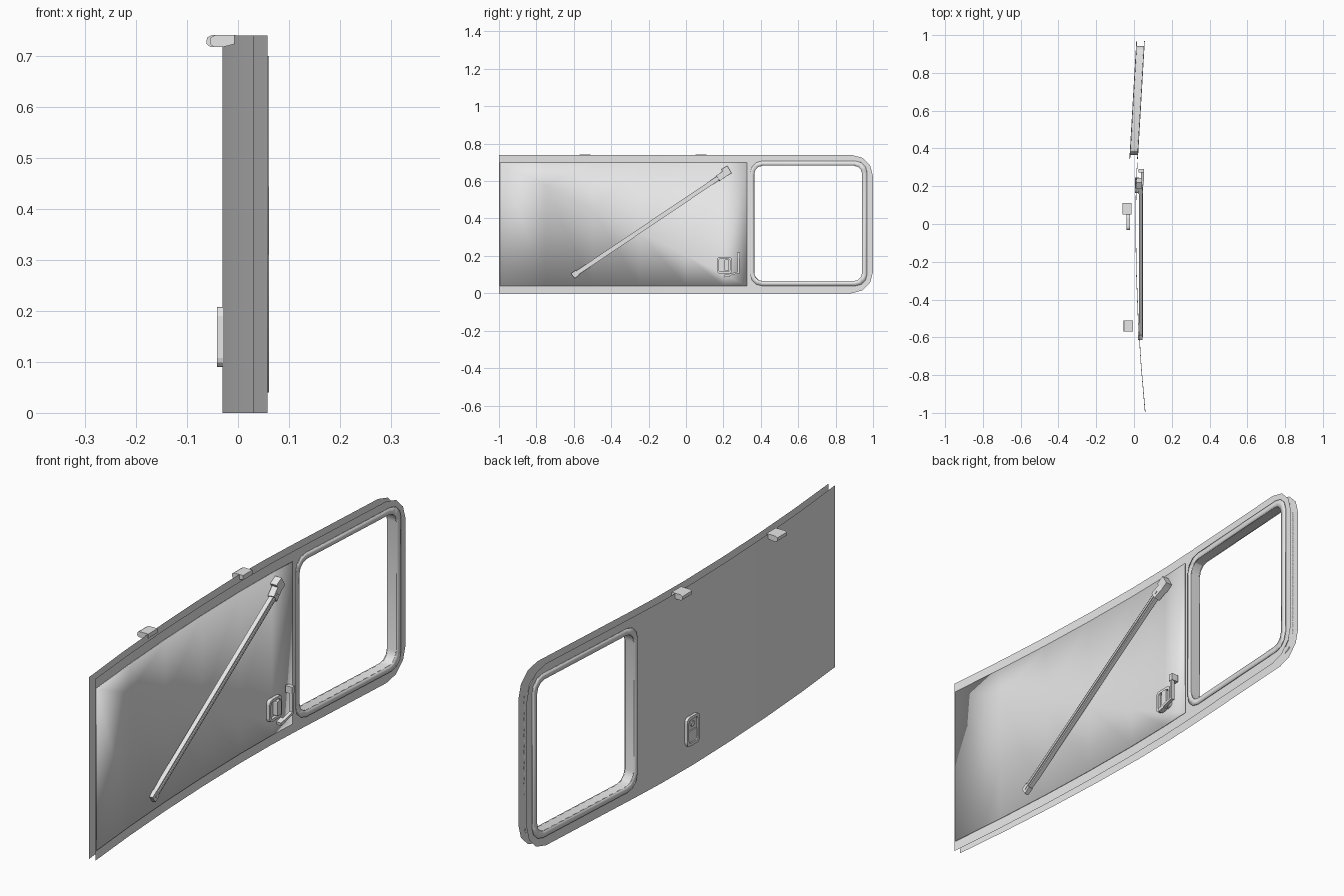
import bpy, bmesh, math
from mathutils import Vector

cube = bpy.data.objects.get("Cube")
if cube:
    bpy.data.objects.remove(cube, do_unlink=True)

grey = bpy.data.materials.new("light_grey")
grey.use_nodes = True
grey.diffuse_color = (0.8, 0.8, 0.8, 1)
grey.node_tree.nodes["Principled BSDF"].inputs["Base Color"].default_value = (0.8, 0.8, 0.8, 1)

# Plan curve of the outer skin: (y, x)
CURVE = [(-1, .03), (-.75, .006), (-.5, -.012), (-.25, -.024), (0, -.03),
         (.2, -.027), (.35, -.02), (1, .018)]


def outer_x(y):
    for (y0, x0), (y1, x1) in zip(CURVE, CURVE[1:]):
        if y <= y1:
            break
    return x0 + (x1 - x0) * (y - y0) / (y1 - y0)


def inner_x(y):
    return outer_x(y) + .028 + .009 * min(1, max(0, y + 1))


def finish(name, bm, smooth=False):
    mesh = bpy.data.meshes.new(name)
    bm.to_mesh(mesh)
    bm.free()
    mesh.materials.append(grey)
    ob = bpy.data.objects.new(name, mesh)
    bpy.context.scene.collection.objects.link(ob)
    if smooth:
        bpy.ops.object.select_all(action='DESELECT')
        ob.select_set(True)
        bpy.context.view_layer.objects.active = ob
        bpy.ops.object.shade_smooth_by_angle(angle=math.radians(30))
    return ob


def outline(y0, y1, z0, z1, r_front, r_back, n=4):
    """Rectangle in the YZ plane with separate corner radii front and back."""
    pts = []
    for sy, sz, start in ((1, 1, 0), (-1, 1, 90), (-1, -1, 180), (1, -1, 270)):
        r = r_back if sy > 0 else r_front
        y, z = (y1 if sy > 0 else y0), (z1 if sz > 0 else z0)
        if r == 0:
            pts.append((y, z))
            continue
        for i in range(n + 1):
            a = math.radians(start + 90 * i / n)
            pts.append((y - sy * r + r * math.cos(a), z - sz * r + r * math.sin(a)))
    return pts


def skin(name, loops, x_of, side, thickness=0):
    """Sheet with optional hole, bent to the plan curve, facing the given side."""
    bm = bmesh.new()
    for loop in loops:
        vs = [bm.verts.new((0, y, z)) for y, z in loop]
        for a, b in zip(vs, vs[1:] + vs[:1]):
            bm.edges.new((a, b))
    bmesh.ops.triangle_fill(bm, edges=bm.edges[:], use_beauty=True, normal=(1, 0, 0))
    for y, _ in CURVE[1:-1]:
        bmesh.ops.bisect_plane(bm, geom=bm.verts[:] + bm.edges[:] + bm.faces[:],
                               plane_co=(0, y, 0), plane_no=(0, 1, 0))
    for v in bm.verts:
        v.co.x = x_of(v.co.y)
    for f in bm.faces:
        f.normal_update()
        if f.normal.x * side < 0:
            f.normal_flip()
    ob = finish(name, bm, True)
    if thickness:
        mod = ob.modifiers.new("thickness", 'SOLIDIFY')
        mod.thickness = thickness
        mod.offset = 1
    return ob


def tube(name, loop, x0_of, x1_of):
    """Wall of a window opening joining the two skins."""
    bm = bmesh.new()
    a = [bm.verts.new((x0_of(y), y, z)) for y, z in loop]
    b = [bm.verts.new((x1_of(y), y, z)) for y, z in loop]
    for i in range(len(loop)):
        j = (i + 1) % len(loop)
        bm.faces.new((a[j], a[i], b[i], b[j]))
    return finish(name, bm, True)


def prism(name, pts, axis_from, axis_to, place):
    """Extrude a flat outline; place maps (u, v, depth) to a point."""
    bm = bmesh.new()
    a = [bm.verts.new(place(u, v, axis_from)) for u, v in pts]
    b = [bm.verts.new(place(u, v, axis_to)) for u, v in pts]
    bm.faces.new(a)
    bm.faces.new(b[::-1])
    for i in range(len(pts)):
        j = (i + 1) % len(pts)
        bm.faces.new((a[j], a[i], b[i], b[j]))
    bmesh.ops.recalc_face_normals(bm, faces=bm.faces[:])
    return finish(name, bm)


def slab(name, pts, x0, x1):
    return prism(name, pts, x0, x1, lambda u, v, d: (d, u, v))


def ring(name, outer, inner, x0, x1):
    """Raised bezel made from two outlines with equal point counts."""
    bm = bmesh.new()
    rows = [[bm.verts.new((x, y, z)) for y, z in loop]
            for loop, x in ((outer, x0), (outer, x1), (inner, x1), (inner, x0))]
    n = len(outer)
    for r in range(4):
        for i in range(n):
            j = (i + 1) % n
            p, q = rows[r], rows[(r + 1) % 4]
            bm.faces.new((p[i], p[j], q[j], q[i]))
    bmesh.ops.recalc_face_normals(bm, faces=bm.faces[:])
    return finish(name, bm)


def bar(name, p, q, width, depth):
    """Straight bar between two points, depth measured along x."""
    p, q = Vector(p), Vector(q)
    along = (q - p).normalized()
    across = along.cross(Vector((1, 0, 0))).normalized() * width / 2
    out = along.cross(across).normalized() * depth / 2
    bm = bmesh.new()
    ends = [[bm.verts.new(c + across * s + out * t)
             for s, t in ((-1, -1), (1, -1), (1, 1), (-1, 1))] for c in (p, q)]
    bm.faces.new(ends[0])
    bm.faces.new(ends[1])
    for i in range(4):
        j = (i + 1) % 4
        bm.faces.new((ends[0][i], ends[0][j], ends[1][j], ends[1][i]))
    bmesh.ops.recalc_face_normals(bm, faces=bm.faces[:])
    return finish(name, bm)


# Panel skins with the window opening
panel = outline(-1, 1, 0, .74, 0, .115, 3)
window = outline(.365, .942, .065, .682, .045, .045, 3)
skin("outer_skin", [panel, window], outer_x, -1)
skin("inner_skin", [panel, window], inner_x, 1)
tube("window_reveal", window, outer_x, inner_x)

# Thin rims around the window and the lining panel inside
rim = outline(.345, .968, .04, .707, .06, .06, 3)
skin("outer_window_rim", [rim, window], outer_x, -1, .004)
skin("inner_window_rim", [rim, window], inner_x, 1, .004)
skin("inner_lining", [outline(-.995, .325, .04, .7, 0, 0)], inner_x, 1, .003)

# Two hinge hooks on the top edge
hook = [(-.012, .741), (-.052, .741), (-.061, .736), (-.062, .724), (-.055, .718),
        (-.035, .718), (-.012, .724)]
for name, y, dx in (("front_hinge", -.54, .007), ("rear_hinge", .08, 0)):
    prism(name, hook, y - .03, y + .03, lambda u, v, d, s=dx: (u + s, d, v))

# Diagonal strut with end brackets
low, high = Vector((.035, -.595, .1)), Vector((.035, .19, .628))
bar("strut", low, high, .024, .018)
bar("strut_ridge", low + Vector((.01, 0, 0)), high + Vector((.01, 0, 0)), .01, .006)
bar("strut_lower_bracket", (.034, -.605, .093), (.034, -.58, .11), .032, .024)
bar("strut_upper_arm", (.036, .17, .614), (.026, .225, .652), .034, .026)
bar("strut_upper_bracket", (.025, .2, .643), (.025, .232, .662), .045, .034)

# Exterior handle: bezel, recessed plate, pull flap and lock
bezel = outline(-.032, .05, .09, .208, .018, .018, 3)
opening = outline(-.02, .038, .102, .196, .012, .012, 3)
ring("outer_handle_bezel", bezel, opening, -.02, -.041)
slab("outer_handle_recess", opening, -.03, -.033)
slab("outer_handle_flap", outline(-.018, .036, .104, .15, .008, .008, 2), -.03, -.038)
lock = [(.009 + .011 * math.cos(a * math.pi / 6), .174 + .011 * math.sin(a * math.pi / 6))
        for a in range(12)]
slab("outer_handle_lock", lock, -.03, -.038)

# Interior handle: bezel, latch plate and bent lever
bezel = outline(.165, .245, .105, .195, .016, .016, 3)
opening = outline(.175, .235, .116, .184, .01, .01, 3)
ring("inner_handle_bezel", bezel, opening, .005, .027)
slab("inner_handle_recess", opening, .008, .015)
slab("inner_latch", outline(.205, .23, .12, .18, .004, .004, 2), .01, .034)
bar("lever_foot", (.04, .205, .092), (.04, .235, .098), .014, .022)
bar("lever_lower_arm", (.045, .225, .097), (.045, .282, .112), .01, .014)
bar("lever_upright", (.045, .281, .107), (.045, .281, .195), .011, .014)
bar("lever_grip", (.038, .281, .19), (.038, .281, .218), .018, .03)
